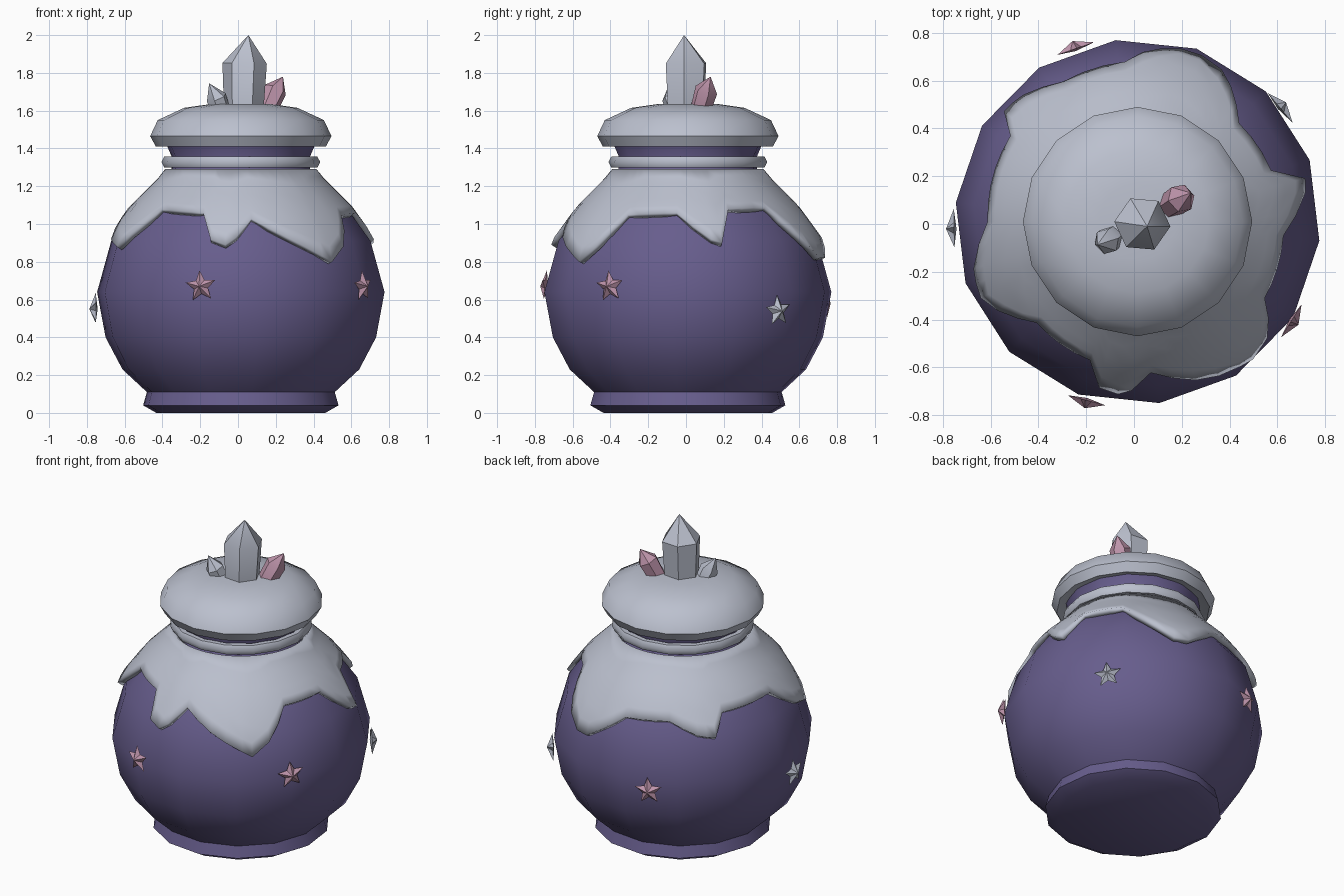
import bpy, bmesh, math
from mathutils import Vector, Matrix

if "Cube" in bpy.data.objects:
    bpy.data.objects.remove(bpy.data.objects["Cube"])


def material(name, rgb):
    m = bpy.data.materials.new(name)
    m.diffuse_color = (*rgb, 1)
    m.use_nodes = True
    m.node_tree.nodes["Principled BSDF"].inputs["Base Color"].default_value = m.diffuse_color
    return m


SILVER = material("pale_silver", (0.50, 0.53, 0.62))
PURPLE = material("dusk_purple", (0.135, 0.11, 0.265))
PINK = material("dusty_pink", (0.52, 0.30, 0.41))
CX, CY = 0.015, 0.01        # axis of the pot


def finish(name, bm, mat, angle):
    bmesh.ops.recalc_face_normals(bm, faces=bm.faces)
    me = bpy.data.meshes.new(name)
    bm.to_mesh(me)
    bm.free()
    me.materials.append(mat)
    ob = bpy.data.objects.new(name, me)
    bpy.context.collection.objects.link(ob)
    bpy.ops.object.select_all(action='DESELECT')
    bpy.context.view_layer.objects.active = ob
    ob.select_set(True)
    bpy.ops.object.shade_smooth_by_angle(angle=math.radians(angle))
    return ob


def polar(deg, r, z):
    a = math.radians(deg)
    return Vector((CX + r * math.cos(a), CY + r * math.sin(a), z))


def bridge(bm, rings):
    for a, b in zip(rings, rings[1:]):
        for i in range(len(a)):
            j = (i + 1) % len(a)
            bm.faces.new((a[i], a[j], b[j], b[i]))


def lathe(name, profile, sides, turn, mat, closed=False, angle=50):
    bm = bmesh.new()
    rings = [[bm.verts.new(polar(turn + 360 * i / sides, r, z)) for i in range(sides)]
             for r, z in profile]
    if closed:
        bridge(bm, rings + rings[:1])
    else:
        bridge(bm, rings)
        bm.faces.new(rings[0])
        bm.faces.new(rings[-1])
    return finish(name, bm, mat, angle)


# Round pot with foot and neck
POT = [(0.45, 0), (0.52, 0.04), (0.50, 0.11), (0.63, 0.23), (0.72, 0.40), (0.765, 0.64),
       (0.69, 0.91), (0.56, 1.09), (0.37, 1.28), (0.365, 1.35), (0.40, 1.43)]
lathe("pot", POT, 14, -6, PURPLE)

# Cord around the neck
cord = [(0.39 + 0.03 * math.cos(t * math.pi / 3), 1.328 + 0.034 * math.sin(t * math.pi / 3))
        for t in range(6)]
lathe("neck_cord", cord, 16, 0, SILVER, closed=True, angle=60)

# Domed lid
LID = [(0.36, 1.435), (0.45, 1.41), (0.48, 1.465), (0.44, 1.55), (0.30, 1.615), (0.16, 1.635)]
lathe("lid", LID, 16, 0, SILVER)


def pot_radius(z):
    for (r0, z0), (r1, z1) in zip(POT, POT[1:]):
        if z0 <= z <= z1:
            return r0 + (r1 - r0) * (z - z0) / (z1 - z0)
    return POT[-1][0]


# Draped cloth with a jagged hem: (angle, height) around the hem
HEM = [(10, .92), (14.5, .90), (21, 1.08), (44, 1.09), (61, .89), (69, .82), (76, .82),
       (94.5, .98), (118, .99), (132, .92), (140.5, .90), (146, 1.02), (180, 1.04),
       (196, .92), (206, .88), (225, 1.08), (251, 1.06), (257, .92), (263.5, .89),
       (268, .93), (275, 1.03), (305.5, .83), (310, .80), (318, .88), (329, 1.05),
       (354.5, 1.06), (370, .92)]
columns = []
for (a0, z0), (a1, z1) in zip(HEM, HEM[1:]):
    n = math.ceil((a1 - a0) / 8)
    columns += [(a0 + (a1 - a0) * k / n, z0 + (z1 - z0) * k / n) for k in range(n)]
bm = bmesh.new()
ROWS, TOP = 6, 1.29
rings = []
for k in range(ROWS + 1):
    ring = []
    for a, hem in columns:
        z = TOP + (hem - TOP) * k / ROWS
        ring.append(bm.verts.new(polar(a, pot_radius(z) + 0.032, z)))
    rings.append(ring)
bridge(bm, rings)
cloth = finish("draped_cloth", bm, SILVER, 50)
solid = cloth.modifiers.new("thickness", 'SOLIDIFY')
solid.thickness = 0.035
solid.offset = -1


# Puffed five-pointed stars around the belly
def star(name, loc, facing, mat):
    bm = bmesh.new()
    a = math.radians(facing)
    out = Vector((math.cos(a), math.sin(a), 0))
    side = Vector((-math.sin(a), math.cos(a), 0))
    c = Vector(loc)
    rim = []
    for i in range(10):
        r = 0.085 if i % 2 == 0 else 0.04
        t = math.radians(90 + 36 * i + 5)
        rim.append(bm.verts.new(c + side * r * math.cos(t) + Vector((0, 0, r * math.sin(t)))
                                - out * 0.012))
    front, back = bm.verts.new(c + out * 0.022), bm.verts.new(c - out * 0.022)
    for i in range(10):
        j = (i + 1) % 10
        bm.faces.new((rim[i], rim[j], front))
        bm.faces.new((rim[j], rim[i], back))
    finish(name, bm, mat, 30)


star("front_star", (-0.20, -0.75, 0.67), 255, PINK)
star("right_star", (0.67, -0.41, 0.67), 328, PINK)
star("back_star", (-0.25, 0.745, 0.58), 109, PINK)
star("left_star", (-0.765, -0.02, 0.55), 181, SILVER)
star("back_right_star", (0.62, 0.495, 0.54), 40, SILVER)


# Six-sided crystals on the lid
def crystal(name, base, shoulder, tip, r, mat, turn):
    bm = bmesh.new()
    base, shoulder, tip = Vector(base), Vector(shoulder), Vector(tip)
    rot = (shoulder - base).to_track_quat('Z', 'Y').to_matrix()
    rings = []
    for c, s in ((base, 0.88), (shoulder, 1.0)):
        rings.append([bm.verts.new(c + rot @ (Matrix.Rotation(math.radians(turn + 60 * i), 3, 'Z')
                                              @ Vector((r * s, 0, 0)))) for i in range(6)])
    bridge(bm, rings)
    bm.faces.new(rings[0])
    point = bm.verts.new(tip)
    for i in range(6):
        bm.faces.new((rings[1][i], rings[1][(i + 1) % 6], point))
    finish(name, bm, mat, 35)


crystal("main_crystal", (0.03, 0, 1.58), (0.035, 0, 1.85), (0.055, -0.01, 2.0), 0.118, SILVER, 25)
crystal("pink_crystal", (0.14, 0.07, 1.58), (0.198, 0.108, 1.71), (0.238, 0.13, 1.78), 0.062, PINK, 10)
crystal("small_crystal", (-0.085, -0.05, 1.59), (-0.115, -0.073, 1.67), (-0.153, -0.087, 1.745),
        0.056, SILVER, 10)
